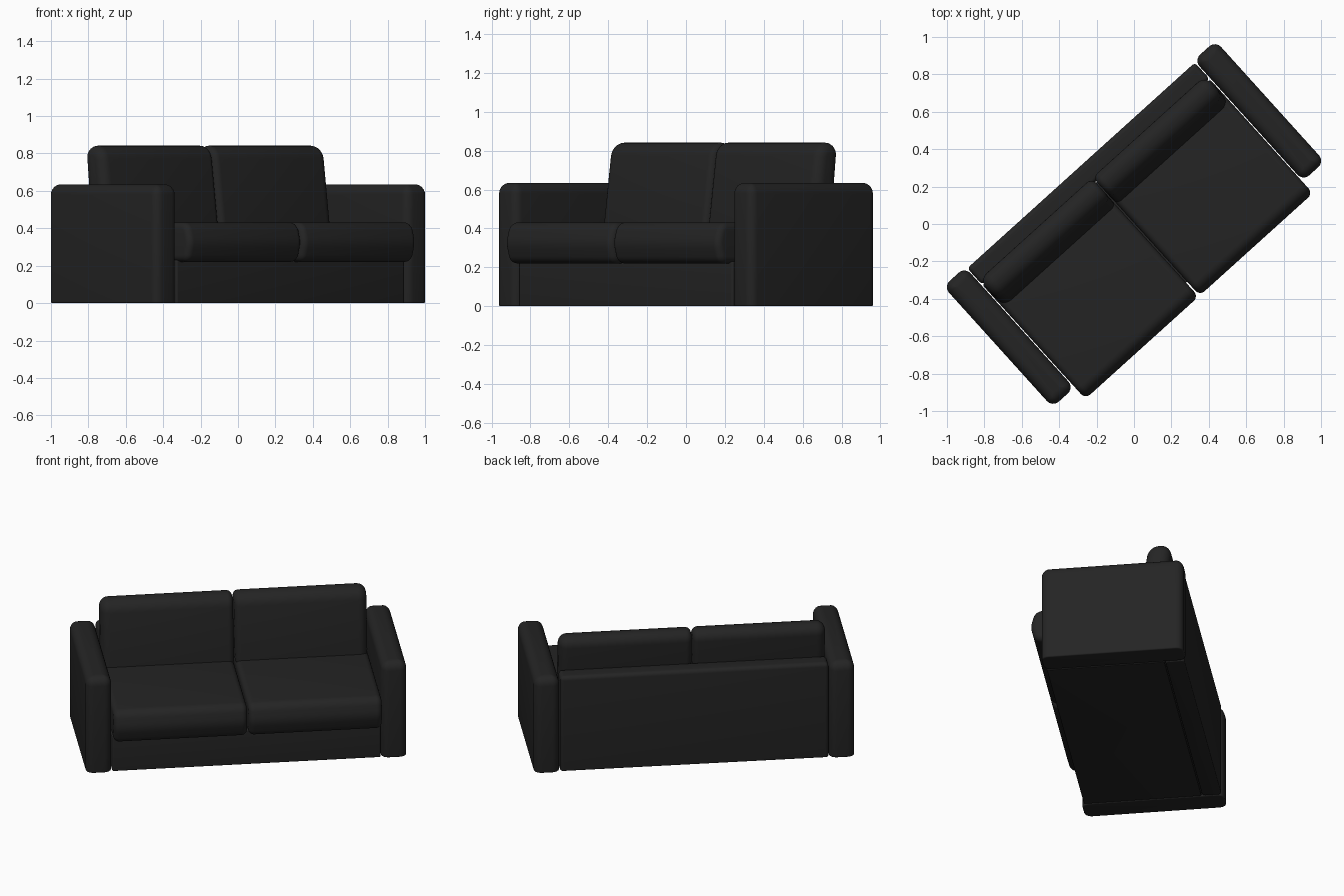
import bpy, bmesh, math
from mathutils import Vector, Matrix

if "Cube" in bpy.data.objects:
    bpy.data.objects.remove(bpy.data.objects["Cube"])

TURN = Matrix.Rotation(math.radians(42.1), 4, 'Z')   # the sofa stands diagonally
STEPS = 6

fabric = bpy.data.materials.new("charcoal fabric")
fabric.diffuse_color = (0.0175, 0.0175, 0.0175, 1)
fabric.use_nodes = True
fabric.node_tree.nodes["Principled BSDF"].inputs["Base Color"].default_value = fabric.diffuse_color


def rounded_outline(corners, inset):
    """Convex counter-clockwise corners (a, b, radius), moved inwards and rounded."""
    pts = [Vector(c[:2]) for c in corners]
    out = []
    for i, p in enumerate(pts):
        d0 = (p - pts[i - 1]).normalized()
        d1 = (pts[(i + 1) % len(pts)] - p).normalized()
        n0, n1 = Vector((-d0.y, d0.x)), Vector((-d1.y, d1.x))
        miter = (n0 + n1) / (1 + n0.dot(n1))
        r = max(corners[i][2] - inset, 0.002)
        centre = p + miter * (inset + r)
        a0 = math.atan2(-n0.y, -n0.x)
        turn = math.acos(max(-1, min(1, n0.dot(n1))))
        for k in range(STEPS + 1):
            a = a0 + turn * k / STEPS
            out.append(centre + Vector((math.cos(a), math.sin(a))) * r)
    return out


def slab(name, corners, lo, hi, rim_lo, rim_hi, axis):
    """Loft the outline from lo to hi with rounded rims. axis: 'Z' plan, 'X' side profile."""
    layers = []
    for k in range(STEPS + 1):
        a = math.pi / 2 * k / STEPS
        layers.append((lo + rim_lo * (1 - math.cos(a)), rim_lo * (1 - math.sin(a))))
    for k in range(STEPS, -1, -1):
        a = math.pi / 2 * k / STEPS
        layers.append((hi - rim_hi * (1 - math.cos(a)), rim_hi * (1 - math.sin(a))))
    bm = bmesh.new()
    rings = []
    for w, inset in layers:
        rings.append([bm.verts.new((p.x, p.y, w) if axis == 'Z' else (w, p.x, p.y))
                      for p in rounded_outline(corners, inset)])
    n = len(rings[0])
    for r0, r1 in zip(rings, rings[1:]):
        for i in range(n):
            j = (i + 1) % n
            bm.faces.new((r0[i], r0[j], r1[j], r1[i]))
    bm.faces.new(rings[0][::-1])
    bm.faces.new(rings[-1])
    bmesh.ops.recalc_face_normals(bm, faces=bm.faces)
    bm.transform(TURN)
    mesh = bpy.data.meshes.new(name)
    bm.to_mesh(mesh)
    bm.free()
    mesh.materials.append(fabric)
    ob = bpy.data.objects.new(name, mesh)
    bpy.context.collection.objects.link(ob)
    bpy.ops.object.select_all(action='DESELECT')
    ob.select_set(True)
    bpy.context.view_layer.objects.active = ob
    bpy.ops.object.shade_smooth_by_angle(angle=math.radians(40))
    return ob


def plan(x0, x1, y0, y1, r):
    return [(x0, y0, r), (x1, y0, r), (x1, y1, r), (x0, y1, r)]


# base box and back panel
slab("base", plan(-0.82, 0.82, -0.42, 0.30, 0.01), 0, 0.23, 0.004, 0.01, 'Z')
slab("back_panel", plan(-0.82, 0.82, 0.305, 0.422, 0.02), 0, 0.63, 0.006, 0.025, 'Z')

# side profiles (depth, height) of the cushions
seat = [(-0.495, 0.22, 0.05), (0.28, 0.22, 0.03), (0.28, 0.432, 0.03),
        (-0.495, 0.432, 0.06), (-0.524, 0.325, 0.12)]
back = [(0.135, 0.40, 0.02), (0.295, 0.40, 0.02),
        (0.34, 0.842, 0.06), (0.195, 0.842, 0.08)]

for side, s in (("left", -1), ("right", 1)):
    # arm with rounded top
    x0, x1 = sorted((s * 0.825, s * 0.98))
    slab(side + "_arm", plan(x0, x1, -0.435, 0.435, 0.045), 0, 0.635, 0.008, 0.055, 'Z')
    # seat cushion
    x0, x1 = sorted((s * 0.004, s * 0.82))
    slab(side + "_seat_cushion", seat, x0, x1, 0.035, 0.035, 'X')
    # leaning back cushion, rounder on its outer end
    x0, x1 = sorted((s * 0.003, s * 0.815))
    rims = (0.055, 0.035) if s < 0 else (0.035, 0.055)
    slab(side + "_back_cushion", back, x0, x1, *rims, 'X')
